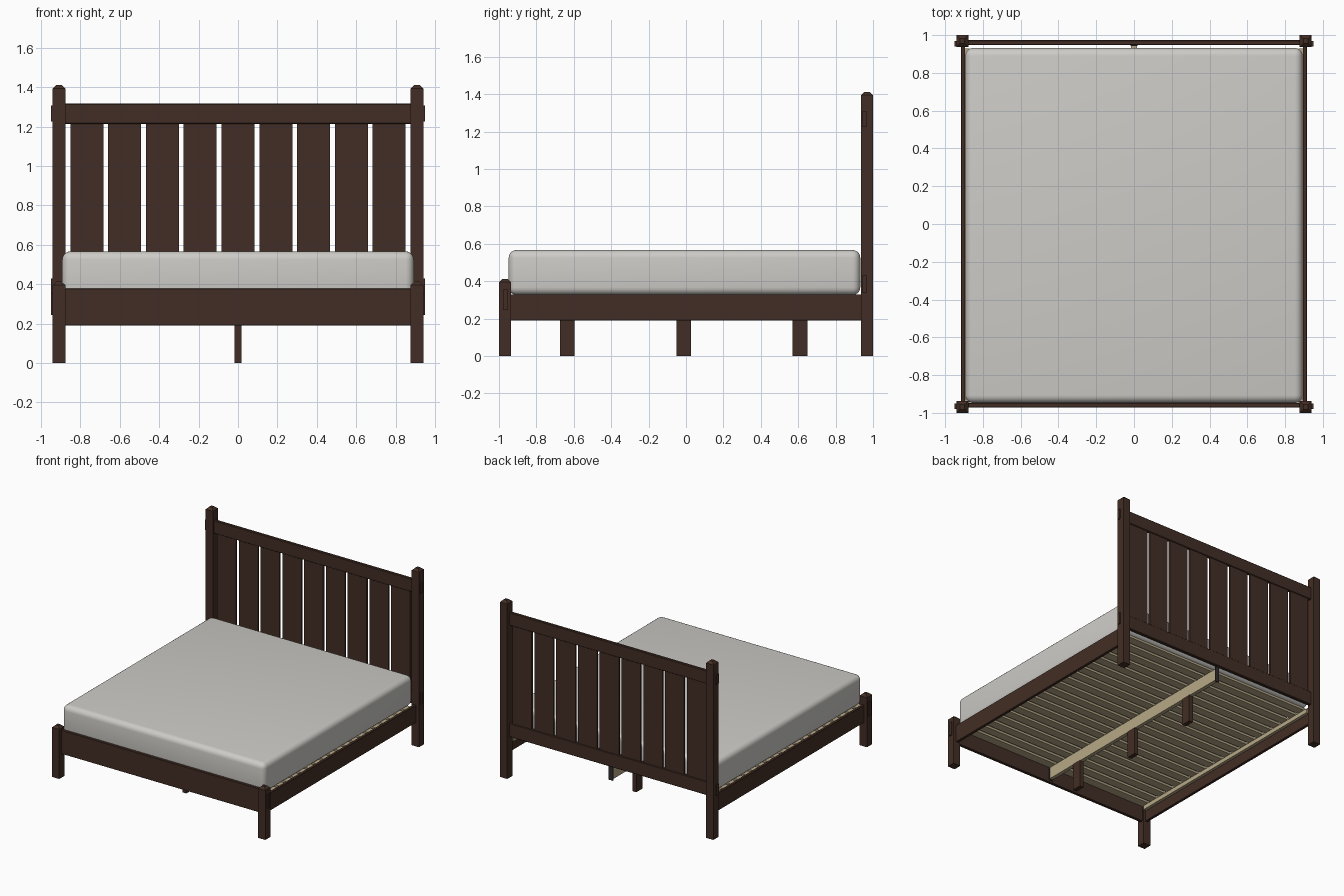
import bpy
import bmesh
from mathutils import Vector

if "Cube" in bpy.data.objects:
    bpy.data.objects.remove(bpy.data.objects["Cube"], do_unlink=True)


def material(name, rgb):
    m = bpy.data.materials.new(name)
    m.use_nodes = True
    m.diffuse_color = (*rgb, 1)
    m.node_tree.nodes["Principled BSDF"].inputs["Base Color"].default_value = (*rgb, 1)
    return m


WOOD = material("dark brown wood", (0.055, 0.027, 0.018))
PINE = material("pale pine", (0.47, 0.39, 0.24))
FABRIC = material("off white fabric", (0.61, 0.60, 0.57))
STEEL = material("dark steel", (0.03, 0.025, 0.025))


def box(name, x, y, z, mat, bevel=0.0, segments=1):
    """Box spanning the given (low, high) ranges, with optional edge bevel."""
    low, high = Vector((x[0], y[0], z[0])), Vector((x[1], y[1], z[1]))
    bm = bmesh.new()
    bmesh.ops.create_cube(bm, size=1)
    bmesh.ops.scale(bm, vec=high - low, verts=bm.verts)
    if bevel:
        bmesh.ops.bevel(bm, geom=bm.edges[:], offset=bevel, segments=segments,
                        profile=0.5, affect='EDGES')
    mesh = bpy.data.meshes.new(name)
    bm.to_mesh(mesh)
    bm.free()
    mesh.materials.append(mat)
    obj = bpy.data.objects.new(name, mesh)
    obj.location = (low + high) / 2
    bpy.context.collection.objects.link(obj)
    return obj


def around(centre, size):
    return (centre - size / 2, centre + size / 2)


def post(name, x, y, height):
    """Square post with a shallow tapered cap."""
    obj = box(name, around(x, 0.064), around(y, 0.064), (0, height - 0.018), WOOD)
    bm = bmesh.new()
    bm.from_mesh(obj.data)
    top = max(bm.faces, key=lambda f: f.calc_center_median().z)
    cap = bmesh.ops.extrude_face_region(bm, geom=[top])["geom"]
    verts = [v for v in cap if isinstance(v, bmesh.types.BMVert)]
    bmesh.ops.delete(bm, geom=[top], context='FACES_ONLY')
    for v in verts:
        v.co.x *= 0.4
        v.co.y *= 0.4
        v.co.z += 0.018
    bm.to_mesh(obj.data)
    bm.free()


# Corner posts, side rails, ledgers and joint plates
for side, s in (("left", 1), ("right", -1)):
    post(f"head_post_{side}", s * 0.909, 0.968, 1.413)
    post(f"foot_post_{side}", s * 0.909, -0.968, 0.413)
    box(f"side_rail_{side}", around(s * 0.905, 0.022), (-0.94, 0.94), (0.19, 0.33), WOOD, 0.002)
    box(f"ledger_{side}", around(s * 0.882, 0.024), (-0.93, 0.93), (0.275, 0.308), PINE)
    for part, y, z, h in (("top", 0.955, 1.267, 0.08), ("lower", 0.955, 0.385, 0.09),
                          ("foot", -0.965, 0.3, 0.11)):
        box(f"joint_plate_{part}_{side}", around(s * 0.945, 0.009),
            around(y, 0.028), around(z, h), WOOD)
    for n, z in enumerate((0.27, 0.35)):
        box(f"post_screw_{side}_{n}", around(s * 0.909, 0.008), (-1.001, -0.998),
            around(z, 0.008), STEEL)

# Headboard and footboard rails
box("headboard_top_rail", (-0.88, 0.88), around(0.96, 0.026), (1.215, 1.318), WOOD, 0.004)
box("headboard_lower_rail", (-0.88, 0.88), around(0.96, 0.026), (0.325, 0.435), WOOD, 0.004)
box("footboard_rail", (-0.88, 0.88), around(-0.96, 0.024), (0.19, 0.378), WOOD, 0.002)

# Headboard panels
for i in range(9):
    box(f"headboard_panel_{i + 1}", around((i - 4) * 0.192, 0.168),
        around(0.96, 0.014), (0.42, 1.23), WOOD)

# Centre beam with end brackets and support legs
box("centre_beam", around(0, 0.03), (-0.945, 0.945), (0.215, 0.308), PINE)
for end, y in (("head", 0.945), ("foot", -0.945)):
    box(f"beam_bracket_{end}", around(0, 0.036), around(y, 0.006), (0.205, 0.325), STEEL)
for i, y in enumerate((-0.635, -0.012, 0.61)):
    box(f"support_leg_{i + 1}", around(0, 0.034), around(y, 0.08), (0, 0.22), WOOD)

# Mattress slats
for i in range(20):
    box(f"bed_slat_{i + 1}", (-0.892, 0.892), around(-0.91 + i * 0.0935, 0.068),
        (0.308, 0.325), PINE)

# Mattress
mattress = box("mattress", (-0.893, 0.893), (-0.948, 0.932), (0.326, 0.567), FABRIC, 0.042, 5)
bpy.ops.object.select_all(action='DESELECT')
mattress.select_set(True)
bpy.context.view_layer.objects.active = mattress
bpy.ops.object.shade_smooth_by_angle()
